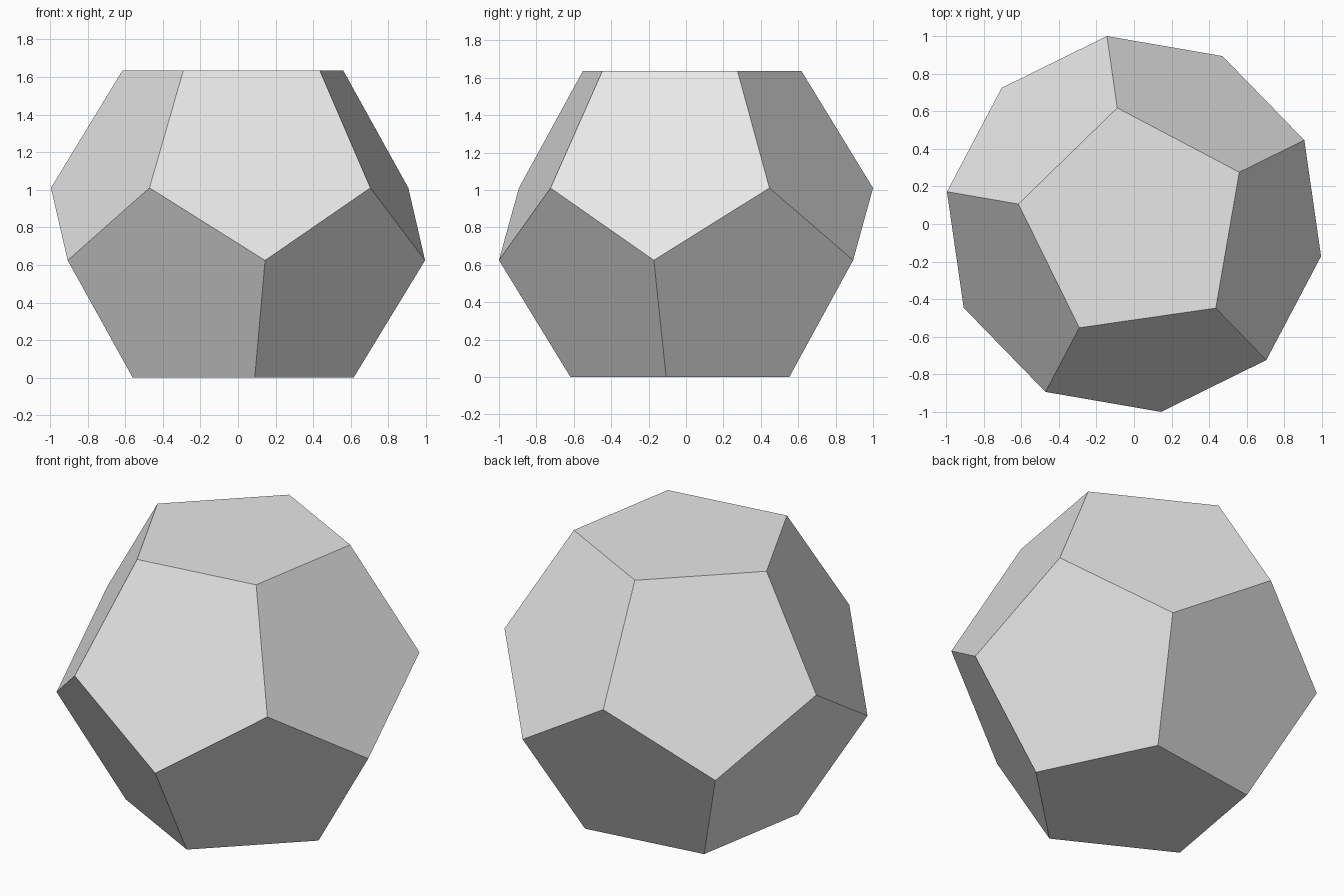
import bpy, bmesh, math

if "Cube" in bpy.data.objects:
    bpy.data.objects.remove(bpy.data.objects["Cube"])

PHI = (1 + math.sqrt(5)) / 2
TURN = math.radians(26.2)                      # rotation of the top pentagon
R_MID = 1 / math.cos(math.radians(8.2))        # radius of the two middle rings
R_CAP = R_MID / PHI                            # radius of the top and bottom pentagons
HEIGHT = R_CAP * (PHI + 1)

bm = bmesh.new()


def ring(radius, z, offset):
    """Five points evenly spread around the z axis."""
    angles = [TURN + math.radians(offset + 72 * i) for i in range(5)]
    return [bm.verts.new((radius * math.cos(a), radius * math.sin(a), z)) for a in angles]


# four rings of corners, the lower two half a step round
top = ring(R_CAP, HEIGHT, 0)
upper = ring(R_MID, HEIGHT / PHI, 0)
lower = ring(R_MID, HEIGHT - HEIGHT / PHI, 36)
bottom = ring(R_CAP, 0, 36)

# caps and the two belts of pentagons
bm.faces.new(top)
bm.faces.new(bottom[::-1])
for i in range(5):
    j = (i + 1) % 5
    bm.faces.new((top[i], upper[i], lower[i], upper[j], top[j]))
    bm.faces.new((bottom[i], bottom[j], lower[j], upper[j], lower[i]))
bmesh.ops.recalc_face_normals(bm, faces=bm.faces[:])

mesh = bpy.data.meshes.new("dodecahedron")
bm.to_mesh(mesh)
bm.free()

# plain grey, flat shaded
grey = bpy.data.materials.new("light grey")
grey.diffuse_color = (0.8, 0.8, 0.8, 1)
grey.use_nodes = True
grey.node_tree.nodes["Principled BSDF"].inputs["Base Color"].default_value = grey.diffuse_color
mesh.materials.append(grey)
solid = bpy.data.objects.new("dodecahedron", mesh)
bpy.context.collection.objects.link(solid)
